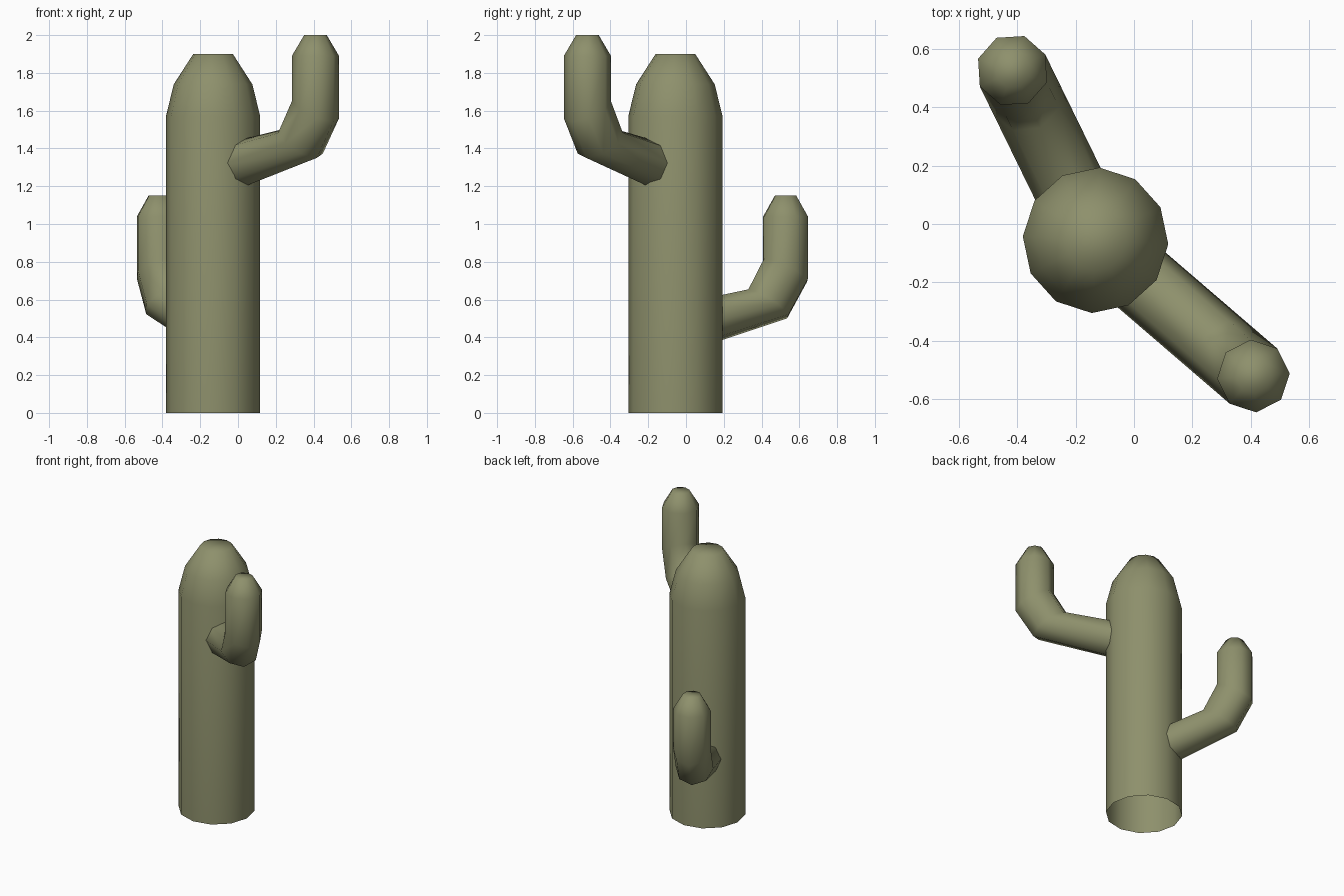
import bpy, bmesh, math
from mathutils import Vector

if "Cube" in bpy.data.objects:
    bpy.data.objects.remove(bpy.data.objects["Cube"])

green = bpy.data.materials.new("dull_cactus_green")
green.diffuse_color = (0.27, 0.28, 0.15, 1)
green.use_nodes = True
green.node_tree.nodes["Principled BSDF"].inputs["Base Color"].default_value = green.diffuse_color

TRUNK = Vector((-0.132, -0.056, 0))
UP = Vector((0, 0, 1))


def loft(name, rings):
    """Skin a list of vertex rings, closing only the last one."""
    bm = bmesh.new()
    loops = [[bm.verts.new(p) for p in ring] for ring in rings]
    n = len(loops[0])
    for a, b in zip(loops, loops[1:]):
        for i in range(n):
            j = (i + 1) % n
            bm.faces.new((a[i], a[j], b[j], b[i]))
    bm.faces.new(loops[-1])
    for f in bm.faces:
        f.smooth = True
    me = bpy.data.meshes.new(name)
    bm.to_mesh(me)
    bm.free()
    me.materials.append(green)
    ob = bpy.data.objects.new(name, me)
    bpy.context.collection.objects.link(ob)
    return ob


def ring(center, a, b, n, start=0.0):
    """n-sided ring spanned by the half axes a and b."""
    angles = [start + 2 * math.pi * i / n for i in range(n)]
    return [center + a * math.cos(t) + b * math.sin(t) for t in angles]


# Trunk: 12-sided column, open below, with a blunt dome
loft("trunk", [
    ring(TRUNK + UP * z, Vector((r, 0, 0)), Vector((0, r, 0)), 12, math.radians(-3))
    for z, r in ((0, 0.25), (1.57, 0.25), (1.74, 0.208), (1.90, 0.105))])

# Arm profile relative to its tip: outward, up, in-plane half axis, side half axis
ARM = [
    (-0.565, -0.692, (0.000, -0.130), 0.125),
    (-0.105, -0.573, (0.114, -0.077), 0.125),
    (0.000, -0.395, (0.125, -0.064), 0.125),
    (0.000, -0.110, (0.125, 0.000), 0.125),
    (0.000, 0.000, (0.060, 0.000), 0.060),
]


def arm(name, tip):
    tip = Vector(tip)
    out = tip - TRUNK
    out.z = 0
    out.normalize()
    side = UP.cross(out)
    loft(name, [
        ring(tip + out * d + UP * z, out * h[0] + UP * h[1], side * s, 8)
        for d, z, h, s in ARM])


# Two bent arms of the same shape
arm("upper_arm", (0.410, -0.522, 2.0))
arm("lower_arm", (-0.417, 0.527, 1.15))
